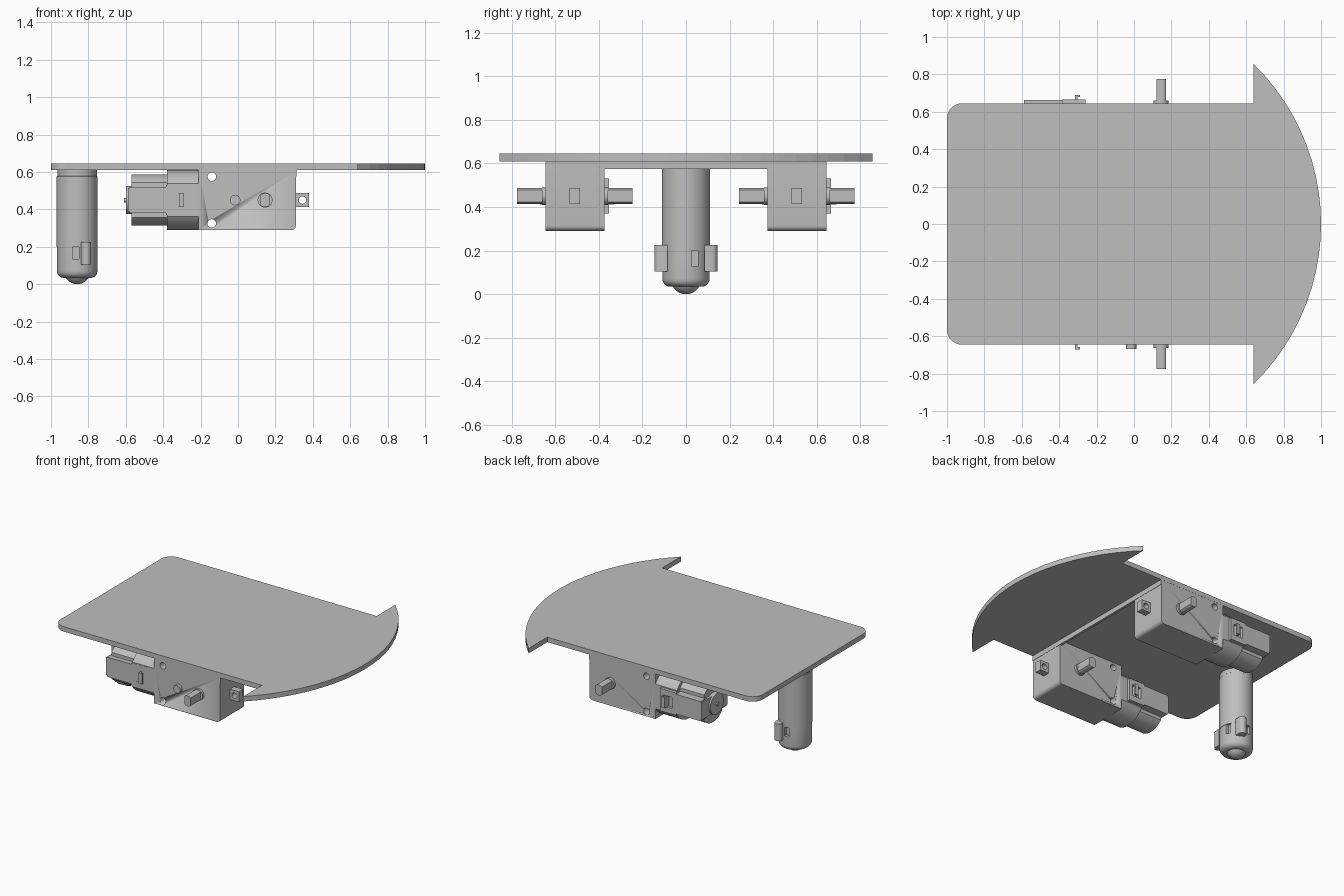
import bpy, bmesh, math
from mathutils import Vector

if "Cube" in bpy.data.objects:
    bpy.data.objects.remove(bpy.data.objects["Cube"], do_unlink=True)

grey = bpy.data.materials.new("plain grey")
grey.use_nodes = True
grey.diffuse_color = (0.52, 0.52, 0.52, 1)
grey.node_tree.nodes["Principled BSDF"].inputs["Base Color"].default_value = grey.diffuse_color


def finish(name, bm, smooth=True):
    bmesh.ops.recalc_face_normals(bm, faces=bm.faces)
    mesh = bpy.data.meshes.new(name)
    bm.to_mesh(mesh)
    bm.free()
    mesh.materials.append(grey)
    ob = bpy.data.objects.new(name, mesh)
    bpy.context.collection.objects.link(ob)
    if smooth:
        activate(ob)
        bpy.ops.object.shade_smooth_by_angle(angle=math.radians(30))
    return ob


def activate(ob):
    bpy.ops.object.select_all(action="DESELECT")
    ob.select_set(True)
    bpy.context.view_layer.objects.active = ob


def prism(name, pts, axis, lo, hi, smooth=True):
    """Extrude a 2D outline along an axis."""
    place = {"x": lambda u, v, w: (w, u, v),
             "y": lambda u, v, w: (u, w, v),
             "z": lambda u, v, w: (u, v, w)}[axis]
    bm = bmesh.new()
    face = bm.faces.new([bm.verts.new(place(u, v, lo)) for u, v in pts])
    ext = bmesh.ops.extrude_face_region(bm, geom=[face])
    shift = Vector(place(0, 0, hi - lo))
    bmesh.ops.translate(bm, vec=shift, verts=[g for g in ext["geom"] if isinstance(g, bmesh.types.BMVert)])
    return finish(name, bm, smooth)


def box(name, x, y, z):
    return prism(name, [(x[0], y[0]), (x[1], y[0]), (x[1], y[1]), (x[0], y[1])], "z", *z, smooth=False)


def arc(cx, cy, r, a, b, n):
    return [(cx + r * math.cos(math.radians(a + (b - a) * i / n)),
             cy + r * math.sin(math.radians(a + (b - a) * i / n))) for i in range(n + 1)]


def circle(cx, cy, r, n=32):
    return arc(cx, cy, r, 0, 360, n)[:-1]


def flat_circle(cy, cz, r, half):
    """Circle in YZ with its two sides cut flat."""
    a = math.degrees(math.acos(half / r))
    return arc(cy, cz, r, a, 180 - a, 14) + arc(cy, cz, r, 180 + a, 360 - a, 14)


def lathe(name, profile, cx, n=48):
    bm = bmesh.new()
    verts = [bm.verts.new((cx + r, 0, z)) for r, z in profile]
    edges = [bm.edges.new(p) for p in zip(verts, verts[1:])]
    bmesh.ops.spin(bm, geom=verts + edges, cent=(cx, 0, 0), axis=(0, 0, 1),
                   angle=math.tau, steps=n, use_duplicate=False)
    bmesh.ops.remove_doubles(bm, verts=bm.verts, dist=0.0002)
    return finish(name, bm)


def cut(ob, cutters):
    for c in cutters:
        c.hide_render = True
        mod = ob.modifiers.new("cut", "BOOLEAN")
        mod.operation, mod.object, mod.solver = "DIFFERENCE", c, "EXACT"
        activate(ob)
        bpy.ops.object.modifier_apply(modifier=mod.name)
        bpy.data.objects.remove(c, do_unlink=True)


# Deck with rounded rear corners and a wide curved nose
R = 1.195
half = math.degrees(math.asin(0.855 / R))
deck = arc(-0.92, -0.565, 0.08, 180, 270, 8) + [(0.64, -0.645)]
deck += arc(1 - R, 0, R, -half, half, 22)
deck += [(0.64, 0.645)] + arc(-0.92, 0.565, 0.08, 90, 180, 8)
prism("deck", deck, "z", 0.61, 0.645, smooth=False)
box("cross_strip", (0.295, 0.312), (-0.645, 0.645), (0.575, 0.61))


# Geared motor, used twice facing the same way
def motor(side, c):
    Z = 0.45
    outline = [(-0.21, 0.61), (-0.21, 0.29)] + arc(0.285, 0.315, 0.025, 270, 360, 6) + [(0.31, 0.61)]
    gearbox = prism(side + "_gearbox", outline, "y", c - 0.135, c + 0.135)
    cut(gearbox, [prism("hole_cutter", circle(-0.14, z, 0.023, 24), "y", c - 0.3, c + 0.3)
                  for z in (0.325, 0.575)])
    # mounting tab
    tab = box(side + "_tab", (0.3, 0.38), (c - 0.024, c + 0.024), (0.413, 0.487))
    cut(tab, [prism("hole_cutter", circle(0.345, Z, 0.02, 20), "y", c - 0.1, c + 0.1)])
    # output shaft with flat sides, and its collars
    shaft = [(0.145 + v, z) for v, z in flat_circle(0, Z, 0.037, 0.025)]
    prism(side + "_shaft", shaft, "y", c - 0.265, c + 0.265)
    prism(side + "_collar", circle(0.145, Z, 0.04), "y", c - 0.152, c + 0.152)
    prism(side + "_locating_peg", circle(-0.015, Z, 0.028), "y", c - 0.157, c - 0.13)
    # motor sleeve, can and end cap
    prism(side + "_motor_sleeve", flat_circle(c, Z, 0.16, 0.134), "x", -0.38, -0.21)
    prism(side + "_motor_can", flat_circle(c, Z, 0.137, 0.1), "x", -0.57, -0.38)
    prism(side + "_end_cap", circle(c, Z, 0.075), "x", -0.6, -0.57)
    prism(side + "_motor_pin", circle(c, Z, 0.012, 16), "x", -0.61, -0.6)
    # strap around the can, with a latch window on both sides
    box(side + "_strap_end", (-0.588, -0.568), (c - 0.134, c + 0.155), (0.39, 0.515))
    for s, out in ((-1, 0.1345), (1, 0.155)):
        def span(a, b):
            return tuple(sorted((c + s * a, c + s * b)))
        box(side + "_strap_arm", (-0.58, -0.38), span(0.09, out), (0.38, 0.52))
        pad = box(side + "_strap_pad", (-0.385, -0.26), span(0.12, out + 0.001), (0.37, 0.53))
        cut(pad, [box("window_cutter", (-0.355, -0.285), span(0.13, 0.2), (0.41, 0.49))])
        box(side + "_latch", (-0.315, -0.303), span(0.12, out + 0.026), (0.412, 0.488))
        box(side + "_latch_lip", (-0.315, -0.288), span(out + 0.014, out + 0.026), (0.412, 0.488))


motor("right", -0.51)
motor("left", 0.509)

# Ball caster: post, rounded holder, clips and ball
CX = -0.86
lathe("caster_post", [(0, 0.2), (0.11, 0.2), (0.11, 0.575), (0.106, 0.578), (0.106, 0.61), (0, 0.61)], CX)
bottom = arc(0.072, 0.07, 0.036, 270, 360, 6)
holder = lathe("caster_holder", [(0, 0.034)] + bottom + [(0.108, 0.206), (0, 0.206)], CX)
cut(holder, [box("slot_cutter", (-0.885, -0.85), y, (0.135, 0.2))
             for y in ((-0.13, -0.085), (0.085, 0.13))])
cut(holder, [box("slot_cutter", (-0.775, -0.73), (0.025, 0.055), (0.13, 0.2))])
for s in (-1, 1):
    clip = arc(-0.812, s * 0.118, 0.027, 0, s * 180, 10) + [(-0.839, s * 0.085), (-0.785, s * 0.085)]
    prism("caster_clip", clip, "z", 0.105, 0.226)

lathe("caster_ball", arc(0, 0.07, 0.07, -90, 90, 20), CX)
